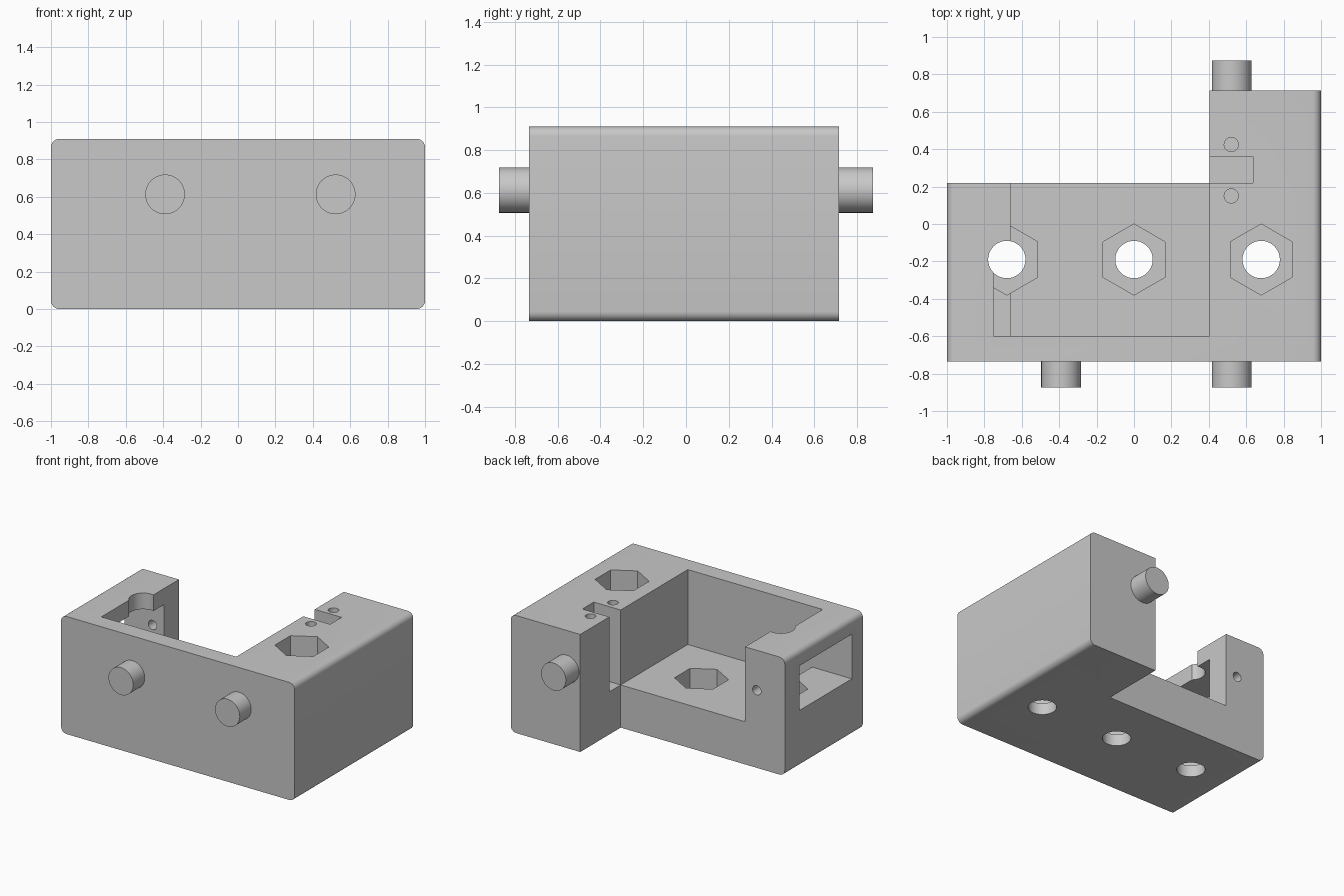
import bpy
import bmesh
from math import pi, cos, sin
from mathutils import Matrix, Vector

default = bpy.data.objects.get("Cube")
if default:
    bpy.data.objects.remove(default, do_unlink=True)

grey = bpy.data.materials.new("plain grey")
grey.use_nodes = True
COLOUR = (0.58, 0.58, 0.58, 1)
grey.diffuse_color = COLOUR
grey.node_tree.nodes["Principled BSDF"].inputs["Base Color"].default_value = COLOUR


def finish(name, bm):
    bmesh.ops.recalc_face_normals(bm, faces=bm.faces)
    mesh = bpy.data.meshes.new(name)
    bm.to_mesh(mesh)
    bm.free()
    mesh.materials.append(grey)
    obj = bpy.data.objects.new(name, mesh)
    bpy.context.scene.collection.objects.link(obj)
    return obj


def box(name, x, y, z):
    bm = bmesh.new()
    size = Vector((x[1] - x[0], y[1] - y[0], z[1] - z[0]))
    mid = Vector((sum(x), sum(y), sum(z))) / 2
    bmesh.ops.create_cube(bm, size=1, matrix=Matrix.Translation(mid) @ Matrix.Diagonal(size.to_4d()))
    return finish(name, bm)


def prism(name, start, end, radius, sides):
    """Regular prism between two points; along z a corner points to +y."""
    a, b = Vector(start), Vector(end)
    turn = (b - a).to_track_quat('Z', 'Y').to_matrix().to_4x4()
    if abs((b - a).normalized().z) > 0.99:
        turn = Matrix.Rotation(pi / 2, 4, 'Z')
    bm = bmesh.new()
    spin = Matrix.Identity(4)
    ring = [bm.verts.new(spin @ Vector((radius * cos(2 * pi * i / sides),
                                        radius * sin(2 * pi * i / sides), 0)))
            for i in range(sides)]
    face = bm.faces.new(ring)
    top = bmesh.ops.extrude_face_region(bm, geom=[face])
    moved = [v for v in top["geom"] if isinstance(v, bmesh.types.BMVert)]
    bmesh.ops.translate(bm, verts=moved, vec=(0, 0, (b - a).length))
    bmesh.ops.transform(bm, matrix=Matrix.Translation(a) @ turn, verts=bm.verts)
    return finish(name, bm)


def activate(obj):
    bpy.ops.object.select_all(action='DESELECT')
    obj.select_set(True)
    bpy.context.view_layer.objects.active = obj


def cut(obj, cutter):
    cutter.hide_render = True
    mod = obj.modifiers.new("cut", 'BOOLEAN')
    mod.operation = 'DIFFERENCE'
    mod.solver = 'EXACT'
    mod.object = cutter
    activate(obj)
    bpy.ops.object.modifier_apply(modifier=mod.name)
    bpy.data.objects.remove(cutter, do_unlink=True)


# Housing block with its four long edges rounded
FRONT, BACK, STEP, TOP = -0.735, 0.715, 0.22, 0.91
INNER, FLOOR = 0.405, 0.33
housing = box("housing", (-1, 1), (FRONT, BACK), (0, TOP))
bm = bmesh.new()
bm.from_mesh(housing.data)
long_edges = [e for e in bm.edges if abs(e.verts[0].co.y - e.verts[1].co.y) > 1]
bmesh.ops.bevel(bm, geom=long_edges, offset=0.045, segments=6, profile=0.5, affect='EDGES')
bm.to_mesh(housing.data)
bm.free()

# Step at the back, then the main bay open to the back and top
cut(housing, box("step_cut", (-1.2, INNER), (STEP, 1.2), (-0.2, 1.2)))
cut(housing, box("bay_cut", (-0.66, INNER), (-0.6, 1), (FLOOR, 1.2)))

# Slot in the tall block
cut(housing, box("slot_cut", (0.3, 0.635), (STEP, 0.36), (FLOOR, 1.2)))

# Side window through the thin wall and the recess in its bridge
cut(housing, box("window_cut", (-1.2, -0.6), (-0.6, 0.04), (0.44, 0.785)))
cut(housing, box("recess_cut", (-0.75, -0.6), (-0.6, -0.2), (0.7, 1.2)))

# Bolt holes with hexagonal nut pockets
for x, pocket_top in ((-0.68, 0.6), (0, 0.6), (0.68, 1.2)):
    cut(housing, prism("nut_cut", (x, -0.19, 0.09), (x, -0.19, pocket_top), 0.19, 6))
    cut(housing, prism("bolt_cut", (x, -0.19, -0.2), (x, -0.19, 1.2), 0.1, 40))

# Small screw holes
for y in (0.15, 0.425):
    cut(housing, prism("screw_cut", (0.52, y, 0.5), (0.52, y, 1.2), 0.038, 24))
cut(housing, prism("side_screw_cut", (-0.76, -0.05, 0.6), (-0.76, 0.4, 0.6), 0.036, 24))

# Locating pins on the front and back
PIN_Z = 0.613
pins = [
    prism("front_right_pin", (-0.39, FRONT + 0.02, PIN_Z), (-0.39, -0.875, PIN_Z), 0.106, 40),
    prism("front_left_pin", (0.522, FRONT + 0.02, PIN_Z), (0.522, -0.875, PIN_Z), 0.106, 40),
    prism("back_pin", (0.522, BACK - 0.02, PIN_Z), (0.522, 0.875, PIN_Z), 0.106, 40),
]

for obj in [housing] + pins:
    activate(obj)
    bpy.ops.object.shade_smooth_by_angle(angle=pi / 6)
